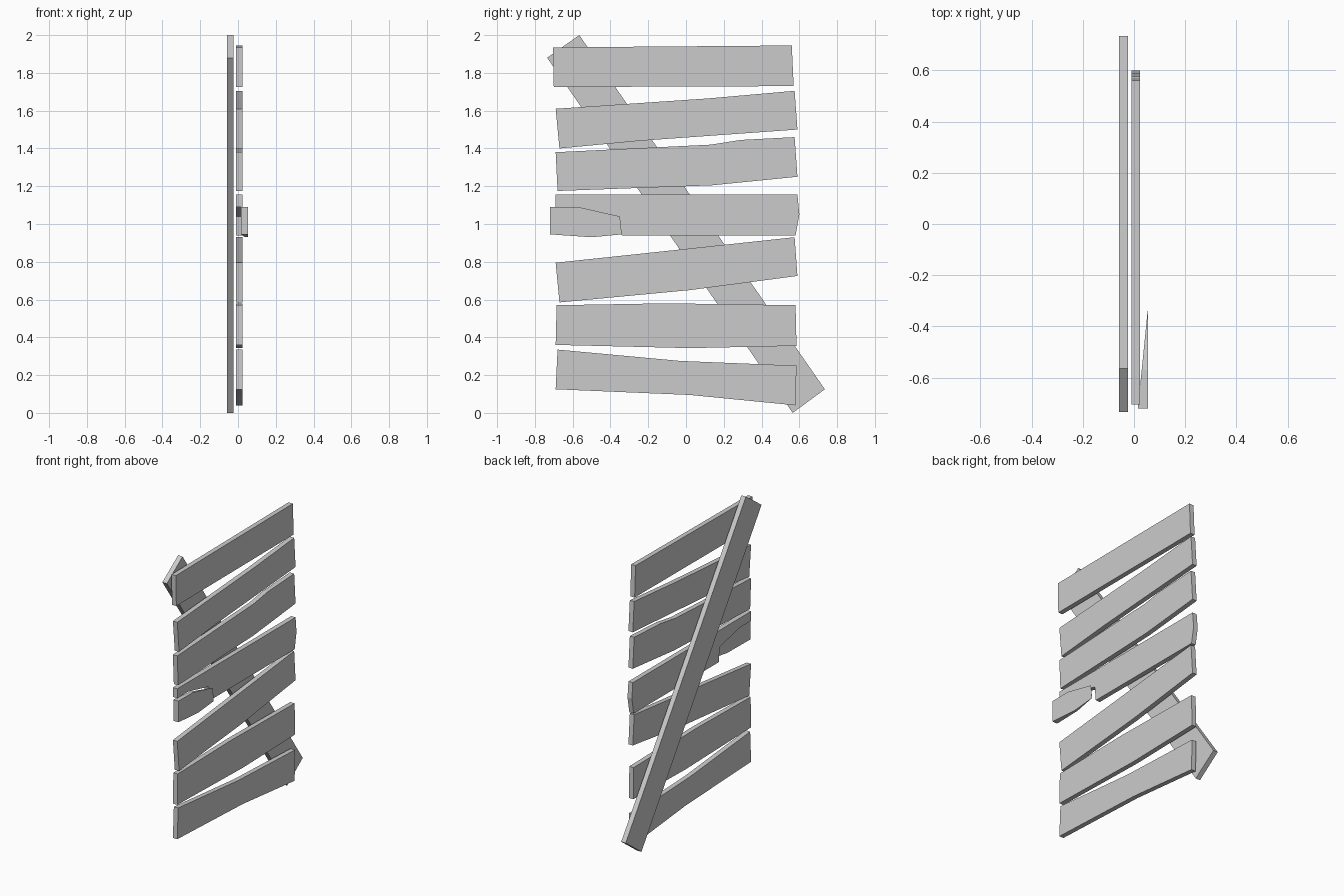
import bpy, bmesh, random
from mathutils import Vector

random.seed(4)
cube = bpy.data.objects.get("Cube")
if cube:
    bpy.data.objects.remove(cube)

GREY = (0.6, 0.6, 0.6, 1)
mat = bpy.data.materials.new("weathered grey")
mat.use_nodes = True
mat.diffuse_color = GREY
mat.node_tree.nodes["Principled BSDF"].inputs["Base Color"].default_value = GREY


def clip(poly, point, normal):
    """Keep the part of a 2D polygon behind a line."""
    kept = []
    for a, b in zip(poly, poly[1:] + poly[:1]):
        da, db = (a - point).dot(normal), (b - point).dot(normal)
        if da <= 0:
            kept.append(a)
        if da * db < 0:
            kept.append(a.lerp(b, da / (da - db)))
    return kept


def shatter(outline, count):
    """Split an outline into cells around scattered centres."""
    outline = [Vector(p) for p in outline]
    ys, zs = zip(*outline)
    seeds = [Vector((min(ys) + (max(ys) - min(ys)) * (i + random.random()) / count,
                     random.uniform(min(zs), max(zs)))) for i in range(count)]
    for s in seeds:
        cell = outline
        for t in seeds:
            if t is not s and cell:
                cell = clip(cell, (s + t) / 2, t - s)
        if len(cell) > 2:
            yield cell


def board(name, outlines, back, front, count=1):
    """Board cut from (y, z) outlines; back and front give x for each y."""
    bm = bmesh.new()
    for outline in outlines:
        for cell in shatter(outline, count):
            rear = [bm.verts.new((back(y), y, z)) for y, z in cell]
            face = [bm.verts.new((front(y), y, z)) for y, z in cell]
            bm.faces.new(rear)
            bm.faces.new(face[::-1])
            for i in range(len(cell)):
                j = (i + 1) % len(cell)
                bm.faces.new((rear[i], face[i], face[j], rear[j]))
    bmesh.ops.recalc_face_normals(bm, faces=bm.faces)
    mesh = bpy.data.meshes.new(name)
    bm.to_mesh(mesh)
    bm.free()
    mesh.materials.append(mat)
    bpy.context.collection.objects.link(bpy.data.objects.new(name, mesh))


def flat(x):
    return lambda y: x


# Crooked planks, listed from bottom to top
planks = {
    "bottom_plank": [(-.68, .335), (-.03, .275), (.585, .25), (.58, .04), (.02, .095), (-.69, .125)],
    "second_plank": [(-.685, .57), (-.1, .58), (.58, .57), (.585, .355), (.02, .343), (-.69, .36)],
    "third_plank": [(-.69, .795), (-.03, .865), (.575, .93), (.59, .725), (.02, .65), (-.67, .585)],
    "fifth_plank": [(-.69, 1.38), (.13, 1.42), (.29, 1.445), (.575, 1.46), (.59, 1.25), (.14, 1.205), (-.68, 1.175)],
    "sixth_plank": [(-.69, 1.61), (.12, 1.665), (.575, 1.705), (.59, 1.5), (-.25, 1.44), (-.67, 1.4)],
    "top_plank": [(-.705, 1.935), (.56, 1.945), (.57, 1.73), (-.7, 1.725)],
}
for name, outline in planks.items():
    board(name, [outline], flat(-.01), flat(.023), 6)

# Broken middle plank with the thin strip left above its notch
board("middle_plank", [[(-.34, .94), (.58, .94), (.6, 1.05), (.59, 1.155), (-.35, 1.155), (-.35, 1.04)]],
      flat(-.01), flat(.023), 5)
board("middle_plank_strip", [[(-.35, 1.04), (-.35, 1.155), (-.69, 1.155), (-.69, 1.09), (-.57, 1.09)]],
      flat(-.01), flat(.023))

# Splinter knocked forward out of the notch
board("loose_splinter", [[(-.72, 1.09), (-.57, 1.09), (-.35, 1.04), (-.34, .945), (-.5, .93), (-.72, .945)]],
      lambda y: .015 + (y + .72) * .1, flat(.054))

# Diagonal brace across the back
board("diagonal_brace", [[(-.565, 2), (-.735, 1.88), (.565, 0), (.735, .125)]],
      flat(-.058), flat(-.024), 3)
